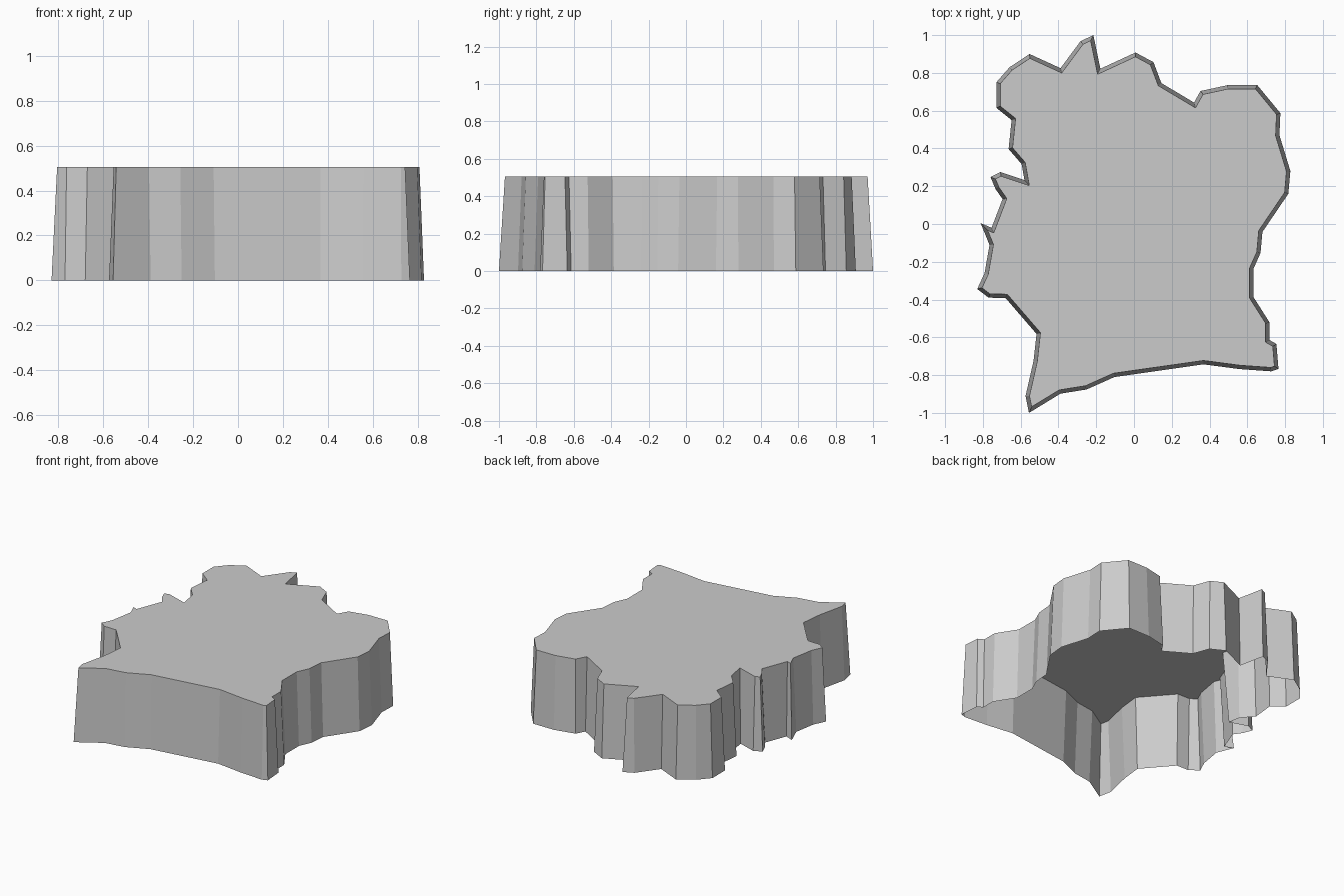
import bpy, bmesh
from mathutils import Vector

if "Cube" in bpy.data.objects:
    bpy.data.objects.remove(bpy.data.objects["Cube"])

HEIGHT = 0.505
INSET = 0.02  # how far the walls lean in at the top

# Irregular base outline, clockwise from the tip at the back
OUTLINE = [
    (-.215, 1.0), (-.178, .822), (.008, .908), (.103, .857), (.145, .746),
    (.318, .643), (.352, .704), (.495, .735), (.653, .735), (.775, .587),
    (.77, .47), (.828, .28), (.817, .16), (.68, -.042), (.67, -.153),
    (.632, -.238), (.632, -.386), (.717, -.52), (.717, -.614), (.754, -.635),
    (.765, -.767), (.727, -.78), (.558, -.768), (.368, -.743), (-.103, -.81),
    (-.251, -.876), (-.389, -.898), (-.556, -1.0), (-.574, -.91),
    (-.532, -.725), (-.516, -.582), (-.68, -.392), (-.77, -.39),
    (-.83, -.344), (-.791, -.26), (-.765, -.111), (-.812, .005),
    (-.754, -.02), (-.696, .132), (-.733, .185), (-.76, .249), (-.706, .275),
    (-.58, .233), (-.595, .317), (-.664, .397), (-.648, .55), (-.728, .614),
    (-.728, .751), (-.659, .83), (-.553, .9), (-.389, .825), (-.283, .968),
]


def inset_point(prev, point, following, distance):
    """Mitred inward offset of a corner on a clockwise outline."""
    a = (point - prev).normalized()
    b = (following - point).normalized()
    na, nb = Vector((a.y, -a.x)), Vector((b.y, -b.x))
    return point + (na + nb) * distance / (1 + na.dot(nb))


base = [Vector(p) for p in OUTLINE]
count = len(base)
top = [inset_point(base[i - 1], base[i], base[(i + 1) % count], INSET)
       for i in range(count)]

# Tapered wall and flat top, open underneath
bm = bmesh.new()
low = [bm.verts.new((p.x, p.y, 0)) for p in base]
high = [bm.verts.new((p.x, p.y, HEIGHT)) for p in top]
for i in range(count):
    j = (i + 1) % count
    bm.faces.new((low[j], low[i], high[i], high[j]))
bm.faces.new(high[::-1])

mesh = bpy.data.meshes.new("raised_land_plate")
bm.to_mesh(mesh)
bm.free()
plate = bpy.data.objects.new("raised_land_plate", mesh)
bpy.context.collection.objects.link(plate)
